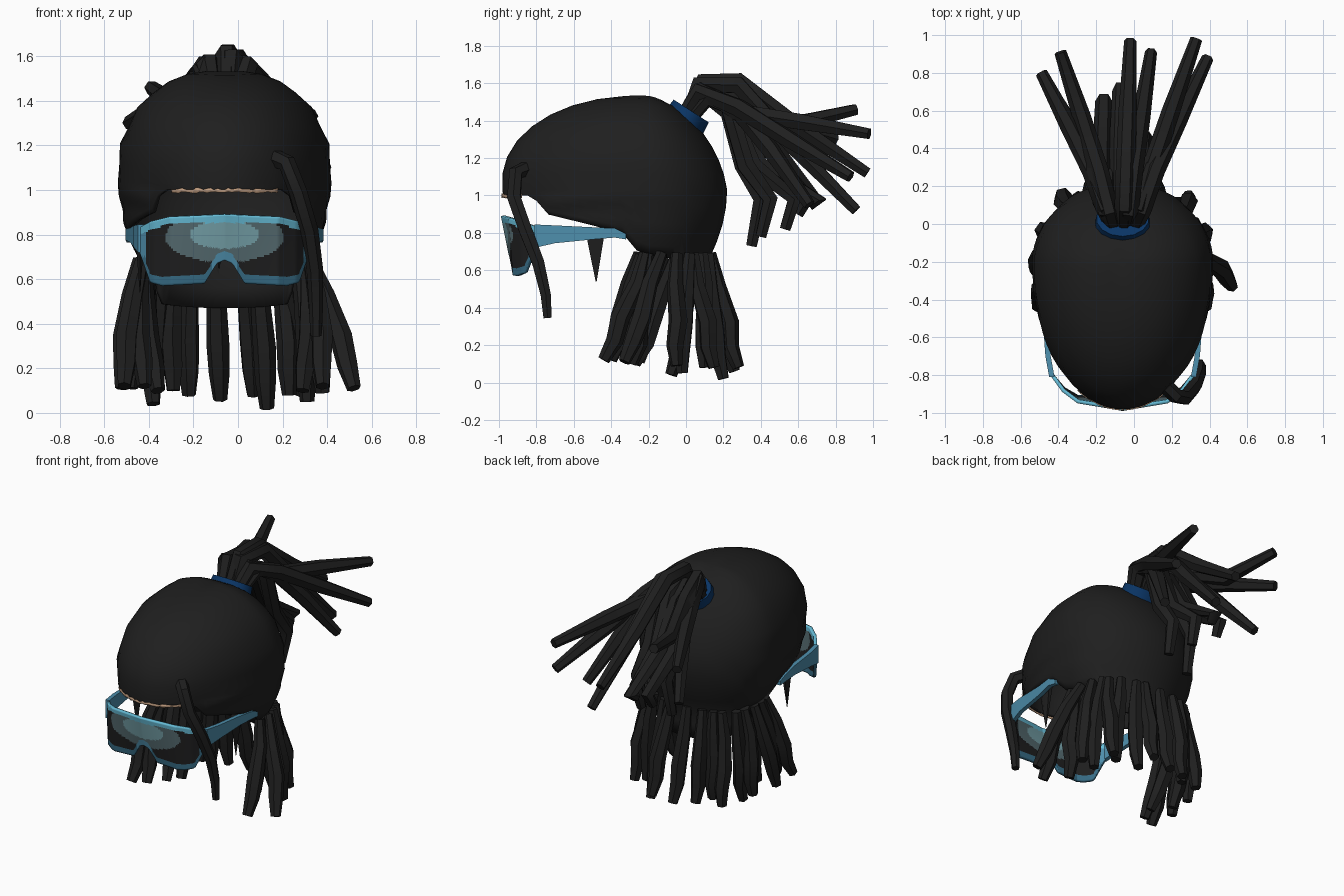
import bpy, bmesh, math, random
from mathutils import Vector, Matrix

if "Cube" in bpy.data.objects:
    bpy.data.objects.remove(bpy.data.objects["Cube"])

random.seed(4)
CX = -0.06  # middle of the head


def mat(name, r, g, b):
    m = bpy.data.materials.new(name)
    m.diffuse_color = (r, g, b, 1)
    m.use_nodes = True
    m.node_tree.nodes["Principled BSDF"].inputs["Base Color"].default_value = m.diffuse_color
    return m


HAIR = mat("black_hair", 0.0135, 0.0135, 0.0135)
TIE = mat("navy_tie", 0.003, 0.035, 0.13)
BLUE = mat("frame_blue", 0.075, 0.27, 0.41)
SKY = mat("frame_light_blue", 0.13, 0.49, 0.66)
DEEP = mat("frame_deep_blue", 0.038, 0.15, 0.235)
LENS = mat("lens_black", 0.0135, 0.0135, 0.014)
GREY = mat("lens_grey", 0.09, 0.145, 0.16)
SHINE = mat("lens_shine", 0.18, 0.36, 0.40)
SKIN = mat("hairline_tan", 0.52, 0.33, 0.21)


def lerp(table, x):
    if x <= table[0][0]:
        return table[0][1]
    for (a, p), (b, q) in zip(table, table[1:]):
        if x <= b:
            return p + (q - p) * (x - a) / (b - a)
    return table[-1][1]


def finish(ob, angle=40):
    bpy.ops.object.select_all(action='DESELECT')
    ob.select_set(True)
    bpy.context.view_layer.objects.active = ob
    bpy.ops.object.shade_smooth_by_angle(angle=math.radians(angle))


def mesh_object(name, bm, mats, thickness=0, angle=40):
    bmesh.ops.recalc_face_normals(bm, faces=bm.faces)
    me = bpy.data.meshes.new(name)
    bm.to_mesh(me)
    bm.free()
    for m in mats:
        me.materials.append(m)
    ob = bpy.data.objects.new(name, me)
    bpy.context.collection.objects.link(ob)
    finish(ob, angle)
    if thickness:
        s = ob.modifiers.new("thickness", 'SOLIDIFY')
        s.thickness = thickness
        s.offset = -1
    return ob


def tubes(name, paths, radius, profile):
    """Six-sided strands along straight-segment paths, radius scaled by profile."""
    cu = bpy.data.curves.new(name, 'CURVE')
    cu.dimensions = '3D'
    cu.bevel_depth = radius
    cu.bevel_resolution = 1
    cu.use_fill_caps = True
    for path in paths:
        sp = cu.splines.new('POLY')
        sp.points.add(len(path) - 1)
        for i, (p, co) in enumerate(zip(sp.points, path)):
            p.co = (*co, 1)
            p.radius = lerp(profile, i / (len(path) - 1))
    ob = bpy.data.objects.new(name, cu)
    bpy.context.collection.objects.link(ob)
    cu.materials.append(HAIR)
    bpy.ops.object.select_all(action='DESELECT')
    ob.select_set(True)
    bpy.context.view_layer.objects.active = ob
    bpy.ops.object.convert(target='MESH')
    finish(bpy.context.object, 50)


# --- hair cap: egg-shaped dome with a hairline that drops towards the nape
HAIRLINE = [(-.82, 1.0), (-.76, .9), (-.4, .81), (-.33, .79), (-.26, .68), (0, .66), (.05, .49), (.22, .47)]
EQ = 1.03


def cap_point(a, z, scale):
    ly = 0.78 if math.cos(a) > 0 else 0.42
    x, y = 0.475 * math.sin(a) * scale, -ly * math.cos(a) * scale
    rib = 1 + 0.016 * math.cos(20 * math.atan2(x, max(z - 0.85, 0.02)))
    return Vector((CX + x * rib, -0.2 + y, z))


bm = bmesh.new()
N, UP, LOW = 64, 9, 6
rings = []
for i in range(1, UP + LOW + 1):
    ring = []
    for k in range(N):
        a = 2 * math.pi * k / N
        if i <= UP:
            t = i / UP * math.pi / 2
            fore = 0.05 if math.cos(a) > 0 else 0.08
            bulge = 1 + math.sin(2 * t) * (fore * math.cos(a) + 0.06 * math.sin(a) ** 2)
            co = cap_point(a, EQ + 0.5 * math.cos(t) * bulge, math.sin(t) * bulge)
        else:
            edge = lerp(HAIRLINE, cap_point(a, EQ, 1).y)
            z = EQ + (edge - EQ) * (i - UP) / LOW
            co = cap_point(a, z, max(0.77, 1 - 1.7 * (EQ - z) ** 2))
        ring.append(bm.verts.new(co))
    rings.append(ring)
pole = bm.verts.new((CX, -0.2, EQ + 0.5))
for k in range(N):
    j = (k + 1) % N
    bm.faces.new((pole, rings[0][k], rings[0][j]))
    for r, s in zip(rings, rings[1:]):
        bm.faces.new((r[k], s[k], s[j], r[j]))
mesh_object("hair_cap", bm, [HAIR], 0.015, 60)

# --- ragged skin-coloured edge at the forehead
bm = bmesh.new()
pairs = []
for k in range(31):
    a = math.asin((k / 30 - 0.5) * 1.0)
    lo, hi = 0.983 + random.random() * 0.01, 1.0 + random.random() * 0.012
    pairs.append([bm.verts.new(cap_point(a, z, 1.008)) for z in (lo, hi)])
for p, q in zip(pairs, pairs[1:]):
    bm.faces.new((p[0], q[0], q[1], p[1]))
mesh_object("forehead_edge", bm, [SKIN], 0.005)

# --- pointed sideburns
for side in (-1, 1):
    bm = bmesh.new()
    bmesh.ops.create_cone(bm, cap_ends=True, segments=5, radius1=0.06, radius2=0.003, depth=0.28,
                          matrix=Matrix.Translation((CX + side * 0.38, -0.48, 0.68))
                          @ Matrix.Rotation(math.pi, 4, 'X') @ Matrix.Diagonal((0.4, 1, 1, 1)))
    mesh_object("sideburn", bm, [HAIR])

# --- wraparound visor: curved sheet, frame and reflections chosen by position
TOP = [(0, .89), (.25, .88), (.33, .86), (.385, .83)]
BOTTOM = [(0, .685), (.035, .67), (.09, .58), (.28, .57), (.335, .585), (.385, .73)]
BEND = [(0, -.99), (.24, -.95), (.32, -.89), (.385, -.80)]
bm = bmesh.new()
COLS, ROWS = 96, 30
grid = []
for c in range(COLS + 1):
    x = 0.385 * (2 * c / COLS - 1)
    w = abs(x)
    lo, hi = lerp(BOTTOM, w), lerp(TOP, w)
    col = []
    for r in range(ROWS + 1):
        z = lo + (hi - lo) * r / ROWS
        col.append(bm.verts.new((CX + x, lerp(BEND, w) + (0.89 - z) * 0.2 * (1 - w / 0.385), z)))
    grid.append(col)
for c in range(COLS):
    for r in range(ROWS):
        f = bm.faces.new((grid[c][r], grid[c + 1][r], grid[c + 1][r + 1], grid[c][r + 1]))
        m = f.calc_center_median()
        w, z = abs(m.x - CX), m.z
        if z > lerp(TOP, w) - 0.035:
            f.material_index = 1
        elif z < lerp(BOTTOM, w) + 0.04 or w > 0.35:
            f.material_index = 5 if z < 0.70 and w > 0.06 else 0
        elif (w / 0.155) ** 2 + ((z - 0.80) / 0.065) ** 2 < 1:
            f.material_index = 4
        elif (w / 0.265) ** 2 + ((z - 0.79) / 0.115) ** 2 < 1:
            f.material_index = 3
        else:
            f.material_index = 2
mesh_object("visor", bm, [BLUE, SKY, LENS, GREY, SHINE, DEEP], 0.02)

# --- tapering visor arms
for side in (-1, 1):
    bm = bmesh.new()
    loops = []
    for w, y, lo, hi in ((.375, -.81, .72, .845), (.395, -.7, .745, .84),
                         (.41, -.5, .765, .83), (.43, -.38, .775, .825), (.425, -.32, .765, .795)):
        loops.append([bm.verts.new((CX + side * (w + d), y, z))
                      for d, z in ((-.014, lo), (.014, lo), (.014, hi), (-.014, hi))])
    for p, q in zip(loops, loops[1:]):
        for k in range(4):
            bm.faces.new((p[k], p[k - 1], q[k - 1], q[k]))
    bm.faces.new(loops[0])
    bm.faces.new(loops[-1])
    mesh_object("visor_arm", bm, [BLUE])

# --- hair tie on the crown
bm = bmesh.new()
bmesh.ops.create_cone(bm, cap_ends=True, segments=14, radius1=0.15, radius2=0.14, depth=0.075,
                      matrix=Matrix.Translation((CX, 0.008, 1.42))
                      @ Matrix.Rotation(math.radians(-33), 4, 'X') @ Matrix.Diagonal((1, 0.8, 1, 1)))
mesh_object("hair_tie", bm, [TIE])

# --- ponytail: high strands arch up and back, low strands fall behind
HIGH = [(-.39, .91, 1.46), (-.49, .80, 1.30), (-.42, .68, 1.0), (-.02, .97, 1.12), (.09, .91, .92),
        (.33, .98, 1.33), (.39, .88, 1.10), (.30, .66, .95)]
paths = []
for i, (x, y, z) in enumerate(HIGH):
    dx = x - CX
    lift = 1 - min(abs(dx), 0.4) / 0.4
    mid = 1.38 if z > 1.4 else z + (1.44 + 0.12 * lift - z) * 0.58
    paths.append([(CX + dx * 0.15, -0.01 + 0.02 * (i % 3), 1.43),
                  (CX + dx * 0.22, 0.07 + 0.02 * (i % 2), 1.555 + 0.06 * lift),
                  (CX + dx * 0.38, 0.28, 1.47 + 0.19 * lift - 0.03 * (i % 2)),
                  (CX + dx * 0.66, 0.28 + (y - 0.28) * 0.46, mid),
                  (x, y, z)])
FALL = [(-.14, .35, .73), (-.03, .53, .82), (-.17, .60, .90), (.05, .40, .78), (-.08, .66, .95)]
for i, (x, y, z) in enumerate(FALL):
    paths.append([(CX + (x - CX) * 0.7, 0.03, 1.42), (x, 0.115, 1.52), (x, 0.225, 1.45 + 0.03 * (i % 2)),
                  (x, 0.20 + y * 0.3, 1.16), (x + 0.01, y + 0.05, 0.98), (x, y, z)])
tubes("ponytail", paths, 0.052, [(0, .75), (.25, 1), (.7, 1), (1, .62)])

# --- dreadlocks hanging round the nape: root x, root y, end x, end y, end z
NAPE = [(-.43, -.25, -.51, -.44, .12), (-.43, -.20, -.42, -.40, .12), (-.44, -.12, -.52, -.25, .11),
        (-.42, -.05, -.36, -.27, .10), (-.42, -.04, -.48, -.05, .11), (-.40, .02, -.38, -.08, .04),
        (-.33, .08, -.38, .15, .08), (-.28, .10, -.29, .12, .10), (-.21, .12, -.22, .21, .08),
        (-.10, .13, -.08, .26, .06), (.02, .13, .07, .28, .08), (.08, .12, .13, .20, .02),
        (.18, .09, .23, .10, .08), (.24, .04, .29, .15, .08), (.27, .02, .31, -.02, .05),
        (.30, -.05, .38, -.05, .09), (.32, -.13, .52, -.33, .11), (.32, -.22, .38, -.44, .12),
        (.31, -.20, .29, -.29, .10)]
paths = []
for rx, ry, ex, ey, ez in NAPE:
    away = Vector((rx - CX, ry + 0.2, 0)).normalized() * 0.022
    path = [(rx, ry, 0.69)]
    for f, kink in ((0.28, 0.7), (0.6, 1.0), (0.82, 0.3)):
        path.append((rx + (ex - rx) * f + away.x * kink,
                     ry + (ey - ry) * f * 0.9 + away.y * 0.3 * kink + random.uniform(-.015, .015),
                     0.69 + (ez - 0.69) * f))
    paths.append(path + [(ex, ey, ez)])
tubes("nape_dreadlocks", paths, 0.052, [(0, .6), (.25, .85), (.5, 1), (.75, .9), (1, .62)])

# --- loose lock over the visor
tubes("front_lock", [[(.17, -.86, 1.14), (.22, -.91, 1.12), (.27, -.92, .99), (.32, -.86, .82),
                      (.345, -.79, .64), (.35, -.75, .47), (.35, -.74, .345)]], 0.042, [(0, 1), (.6, .95), (1, .6)])
